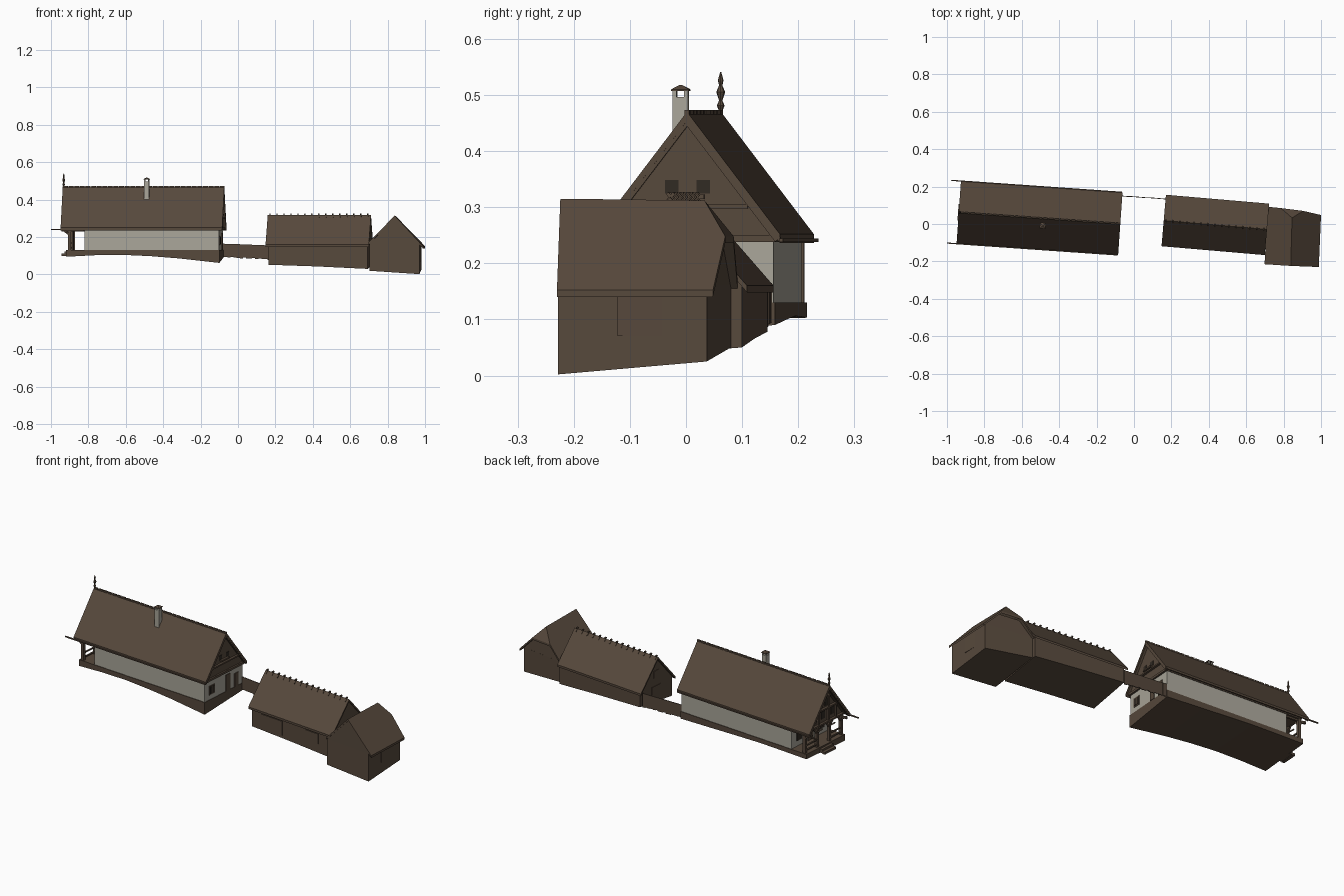
import bpy, bmesh, math, random
from mathutils import Matrix, Vector

random.seed(3)

def material(name, c):
    m = bpy.data.materials.new(name)
    m.diffuse_color = (*c, 1)
    return m

BROWN = material("weathered_wood", (0.095, 0.066, 0.045))
PLASTER = material("grey_plaster", (0.40, 0.38, 0.32))
DARK = material("dark_opening", (0.03, 0.023, 0.017))

def frame(x, y, deg):
    return Matrix.Translation((x, y, 0)) @ Matrix.Rotation(math.radians(deg), 4, 'Z')

WORLD = Matrix()
HOUSE = frame(-0.505, 0.032, -4)
BARN = frame(0.435, -0.005, -4.9)

def finish(name, bm, mat, fr):
    bmesh.ops.recalc_face_normals(bm, faces=bm.faces)
    me = bpy.data.meshes.new(name)
    bm.to_mesh(me)
    bm.free()
    me.materials.append(mat)
    ob = bpy.data.objects.new(name, me)
    ob.matrix_world = fr
    bpy.context.collection.objects.link(ob)
    return ob

def loft(bm, rings):
    """Closed solid through rings of equal point count."""
    vs = [[bm.verts.new(p) for p in r] for r in rings]
    n = len(vs[0])
    bm.faces.new(vs[0])
    bm.faces.new(vs[-1][::-1])
    for a, b in zip(vs, vs[1:]):
        for i in range(n):
            bm.faces.new((a[i], a[(i + 1) % n], b[(i + 1) % n], b[i]))

def solid(name, rings, mat, fr=WORLD):
    bm = bmesh.new()
    loft(bm, rings)
    return finish(name, bm, mat, fr)

def prism(name, prof, x0, x1, mat, fr):
    return solid(name, [[(x, y, z) for y, z in prof] for x in (x0, x1)], mat, fr)

def boxes(name, items, mat, fr=WORLD):
    bm = bmesh.new()
    for x0, x1, y0, y1, z0, z1 in items:
        loft(bm, [[(x0, y0, z), (x1, y0, z), (x1, y1, z), (x0, y1, z)] for z in (z0, z1)])
    return finish(name, bm, mat, fr)

def beams(name, items, mat, fr=WORLD):
    """Square beams given as start, end, width."""
    bm = bmesh.new()
    for p, q, w in items:
        p, q = Vector(p), Vector(q)
        rot = (q - p).to_track_quat('Z', 'Y').to_matrix()
        c = [rot @ Vector((a * w / 2, b * w / 2, 0)) for a, b in ((-1, -1), (1, -1), (1, 1), (-1, 1))]
        loft(bm, [[e + k for k in c] for e in (p, q)])
    return finish(name, bm, mat, fr)

def chevron(w, eave, ridge, t):
    return [(-w, eave), (0, ridge), (w, eave), (w, eave - t), (0, ridge - t), (-w, eave - t)]

def gable(w, z0, z1, top):
    return [(-w, z0), (-w, z1), (0, top), (w, z1), (w, z0)]

def base(name, stations, w, top, fr):
    """Foundation whose underside follows the slope: x, front z, back z."""
    solid(name, [[(x, -w, zf), (x, w, zb), (x, w, top), (x, -w, top)] for x, zf, zb in stations], BROWN, fr)

# --- main house ---
base("house_base", [(-0.405, .095, .103), (-0.25, .103, .105), (-0.1, .105, .106), (0.05, .098, .102),
                    (0.2, .086, .097), (0.417, .062, .09)], 0.156, 0.13, HOUSE)
boxes("house_plaster_walls", [(-0.305, 0.415, -0.153, 0.153, 0.12, 0.241)], PLASTER, HOUSE)
prism("house_attic", gable(0.156, 0.238, 0.249, 0.456), -0.385, 0.416, BROWN, HOUSE)
prism("house_roof", chevron(0.166, 0.252, 0.47, 0.016), -0.433, 0.433, BROWN, HOUSE)
boxes("house_ridge_boards", [(-0.43 + i * 0.03, -0.406 + i * 0.03, -0.004, 0.004, 0.462, 0.4735)
                             for i in range(29)], BROWN, HOUSE)
beams("house_eave_gutters", [((-0.485, s * 0.168, 0.241), (0.43, s * 0.168, 0.241), 0.006)
                             for s in (-1, 1)], BROWN, HOUSE)
beams("house_barge_boards", [((x, s * 0.162, 0.242), (x, 0, 0.454), 0.012)
                             for s in (-1, 1) for x in (-0.426, 0.426)], BROWN, HOUSE)
# right gable end
boxes("gable_ledges", [(0.41, 0.425, -0.156, 0.156, 0.238, 0.25), (0.41, 0.428, -0.108, 0.108, 0.298, 0.306),
                       (0.41, 0.428, -0.03, 0.03, 0.315, 0.323)], BROWN, HOUSE)
boxes("end_doors", [(0.41, 0.419, 0.015, 0.05, 0.13, 0.222), (0.41, 0.419, 0.085, 0.115, 0.13, 0.205)], BROWN, HOUSE)
boxes("end_window_frame", [(0.41, 0.418, -0.12, -0.075, 0.157, 0.207)], BROWN, HOUSE)
boxes("end_windows", [(0.412, 0.42, -0.114, -0.1, 0.163, 0.201), (0.412, 0.42, -0.095, -0.081, 0.163, 0.201)]
      + [(0.412, 0.418, s * 0.028 - 0.012, s * 0.028 + 0.012, 0.324, 0.348) for s in (-1, 1)], DARK, HOUSE)
# porch on the left end
ys = (-0.145, -0.05, 0.05, 0.145)
boxes("porch_posts", [(-0.395, -0.378, y - 0.007, y + 0.007, 0.125, 0.24) for y in ys], BROWN, HOUSE)
beams("porch_braces", [((-0.387, y, 0.21), (-0.425, y, 0.24), 0.007) for y in ys]
      + [((-0.387, y, 0.205), (-0.387, y + d, 0.238), 0.007) for y, d in
         zip((-.145, -.05, -.05, .05, .05, .145), (.03, -.03, .03, -.03, .03, -.03))]
      + [((-0.31, s * 0.14, 0.234), (-0.43, s * 0.14, 0.234), 0.01) for s in (-1, 1)], BROWN, HOUSE)
boxes("porch_rails", [(-0.391, -0.383, a, b, z, z + 0.006) for a, b in ((-.145, -.05), (.05, .145))
                      for z in (0.14, 0.165)], BROWN, HOUSE)
boxes("porch_steps", [(-0.42, -0.40, -0.045, 0.045, 0.1, 0.122), (-0.437, -0.42, -0.045, 0.045, 0.098, 0.111)],
      BROWN, HOUSE)
boxes("porch_door", [(-0.309, -0.3, -0.022, 0.022, 0.13, 0.222)], BROWN, HOUSE)
boxes("porch_windows", [(-0.308, -0.3, s * 0.09 - 0.02, s * 0.09 + 0.02, 0.16, 0.21) for s in (-1, 1)], DARK, HOUSE)
boxes("left_gable_windows", [(-0.389, -0.38, y - 0.013, y + 0.013, z, z + 0.04)
                             for y, z in ((-.075, .27), (0, .27), (.075, .27), (-.028, .335), (.028, .335))],
      DARK, HOUSE)
boxes("left_gable_beams", [(-0.398, -0.38, -w, w, z, z + 0.009) for w, z in ((.156, .24), (.108, .318), (.055, .385))]
      + [(-0.395, -0.38, y - 0.004, y + 0.004, 0.24, z) for y, z in ((-.1, .32), (-.04, .39), (.04, .39), (.1, .32))],
      BROWN, HOUSE)
# finial, turned on eight sides
prof = ((.004, .46), (.004, .474), (.007, .481), (.003, .49), (.008, .505), (.003, .517), (.005, .526), (.001, .541))
solid("roof_finial", [[(-0.428 + r * math.cos(k * math.pi / 4), r * math.sin(k * math.pi / 4), z)
                       for k in range(8)] for r, z in prof], BROWN, HOUSE)
# chimney
cx, cy, h = 0.02, -0.04, 0.0135
boxes("chimney", [(cx - h, cx + h, cy - h, cy + h, 0.38, 0.496)]
      + [(cx + a * 0.01 - .0035, cx + a * 0.01 + .0035, cy + b * 0.01 - .0035, cy + b * 0.01 + .0035, 0.49, 0.509)
         for a in (-1, 1) for b in (-1, 1)], PLASTER, HOUSE)
solid("chimney_cap", [[(cx + a * r, cy + b * r, z) for a, b in ((-1, -1), (1, -1), (1, 1), (-1, 1))]
                      for r, z in ((.016, .507), (.016, .51), (.002, .518))], BROWN, HOUSE)

# --- plank wall between house and barn ---
n = 16
planks = []
for i in range(n):
    t = i / n
    y = 0.151 - 0.018 * t
    x = -0.09 + 0.265 * t
    planks.append((x, x + 0.265 / n, y - 0.002, y + 0.002,
                   0.095 - 0.016 * t + random.uniform(-0.003, 0.003), 0.165 - 0.01 * t))
boxes("linking_plank_wall", planks, BROWN)

# --- barn ---
base("barn_walls", [(-0.262, .052, .078), (0, .043, .066), (0.27, .03, .05)], 0.128, 0.165, BARN)
prism("barn_gable", gable(0.128, 0.15, 0.16, 0.308), -0.262, 0.27, BROWN, BARN)
prism("barn_roof", chevron(0.138, 0.16, 0.318, 0.012), -0.277, 0.277, BROWN, BARN)
beams("barn_ridge_pegs", [((-0.265 + i * 0.0375, s * 0.012, 0.303), (-0.265 + i * 0.0375, -s * 0.006, 0.325), 0.006)
                          for i in range(15) for s in (-1, 1)], BROWN, BARN)
boxes("barn_front_doors", [(-0.2, -0.06, -0.131, -0.12, 0.06, 0.14), (0.09, 0.18, -0.131, -0.12, 0.085, 0.14)],
      BROWN, BARN)
boxes("barn_end_doors", [(-0.265, -0.25, -0.035, 0.035, 0.08, 0.155), (-0.265, -0.25, -0.02, 0.02, 0.2, 0.24)],
      BROWN, BARN)

# --- end house with half hip ---
foot = [(0.702, -0.214), (0.97, -0.228), (0.98, 0.037), (0.715, 0.08)]
solid("end_house_walls", [[(x, y, z) for (x, y), z in zip(foot, (.02, .002, .025, .05))],
                          [(x, y, 0.162) for x, y in foot]], BROWN)
solid("end_house_gable", [[(0.702, -0.214, .155), (0.97, -0.228, .155), (0.97, -0.228, .167),
                           (0.867, -0.223, .275), (0.838, -0.221, .302), (0.81, -0.22, .275), (0.702, -0.214, .163)],
                          [(0.715, 0.08, .155), (0.98, 0.037, .155), (0.98, 0.037, .167),
                           (0.905, 0.049, .24), (0.845, 0.055, .24), (0.785, 0.065, .24), (0.715, 0.08, .163)]], BROWN)
rf, rb = (0.838, -0.224, .315), (0.845, 0.033, .312)
ef, eb = (0.988, -0.23, .152), (1.0, 0.048, .152)
lf, lb = (0.698, -0.215, .172), (0.715, 0.092, .167)
hr, hl = (0.905, 0.07, .248), (0.785, 0.085, .248)
bm = bmesh.new()
for pts in ([rf, ef, eb, hr, rb], [rb, hr, hl], [rb, hl, lb, lf, rf]):
    loft(bm, [pts, [(x, y, z - 0.012) for x, y, z in pts]])
finish("end_house_roof", bm, BROWN, WORLD)
boxes("end_house_door", [(0.965, 0.977, -0.122, -0.02, 0.07, 0.15)], BROWN)
